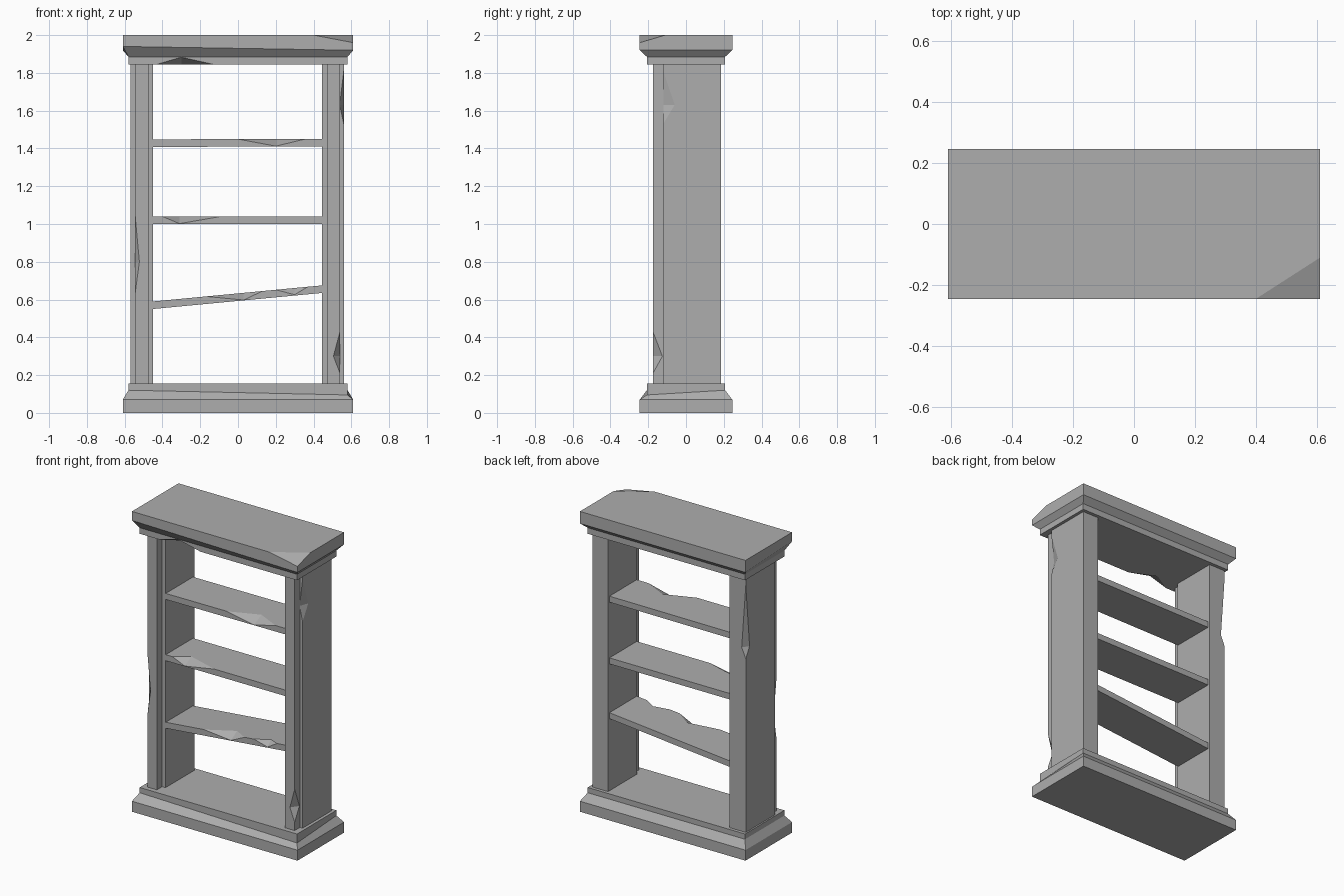
import bpy, bmesh
from mathutils import Vector

cube = bpy.data.objects.get("Cube")
if cube:
    bpy.data.objects.remove(cube, do_unlink=True)

stone = bpy.data.materials.new("grey stone")
stone.use_nodes = True
GREY = (0.42, 0.42, 0.42, 1)
stone.diffuse_color = GREY
stone.node_tree.nodes["Principled BSDF"].inputs["Base Color"].default_value = GREY


def finish(name, bm):
    bmesh.ops.recalc_face_normals(bm, faces=bm.faces)
    mesh = bpy.data.meshes.new(name)
    bm.to_mesh(mesh)
    bm.free()
    mesh.materials.append(stone)
    obj = bpy.data.objects.new(name, mesh)
    bpy.context.collection.objects.link(obj)
    return obj


def box(name, x, y, z, tilt=0):
    """Box between ranges; tilt lifts the +x end."""
    bm = bmesh.new()
    bmesh.ops.create_cube(bm, size=1)
    for v in bm.verts:
        right = v.co.x > 0
        v.co = (x[right], y[v.co.y > 0], z[v.co.z > 0] + tilt * right)
    return finish(name, bm)


def moulding(name, rings, bent_ring, bent_corner, bend):
    """Stack rectangular rings (half width, half depth, height), one corner bent."""
    bm = bmesh.new()
    loops = []
    for i, (w, d, z) in enumerate(rings):
        corners = [(-w, -d), (w, -d), (w, d), (-w, d)]
        loops.append([bm.verts.new((x, y, z + bend * (i == bent_ring and k == bent_corner)))
                      for k, (x, y) in enumerate(corners)])
    for low, high in zip(loops, loops[1:]):
        for k in range(4):
            n = (k + 1) % 4
            bm.faces.new((low[k], low[n], high[n], high[k]))
    bm.faces.new(loops[0][::-1])
    bm.faces.new(loops[-1])
    return finish(name, bm)


def chip(obj, start, end, apex_a, apex_b, outward):
    """Break a piece off the edge start-end, down to one apex on each face."""
    pts = [Vector(p) for p in (start, end, apex_a, apex_b)]
    pts.append((pts[0] + pts[1]) / 2 + Vector(outward) * 0.1)
    bm = bmesh.new()
    for p in pts:
        bm.verts.new(p)
    bmesh.ops.convex_hull(bm, input=bm.verts[:])
    cutter = finish("chip_cutter", bm)
    cutter.hide_render = True
    mod = obj.modifiers.new("chip", "BOOLEAN")
    mod.operation, mod.solver, mod.object = "DIFFERENCE", "EXACT", cutter
    bpy.context.view_layer.update()
    graph = bpy.context.evaluated_depsgraph_get()
    broken = bpy.data.meshes.new_from_object(obj.evaluated_get(graph))
    obj.modifiers.clear()
    obj.data = broken
    bpy.data.objects.remove(cutter, do_unlink=True)


# Base and crown mouldings
base = moulding("base", [(0.61, 0.245, 0), (0.61, 0.245, 0.07),
                         (0.58, 0.207, 0.12), (0.58, 0.207, 0.155)], 2, 1, -0.025)
crown = moulding("crown", [(0.58, 0.207, 1.845), (0.58, 0.207, 1.885),
                           (0.61, 0.245, 1.92), (0.61, 0.245, 2)], 2, 0, 0.02)
chip(crown, (0.4, -0.245, 2), (0.61, -0.11, 2), (0.61, -0.245, 1.96),
     (0.61, -0.245, 1.96), (2, -2, 2))
chip(crown, (-0.43, -0.207, 1.845), (-0.13, -0.207, 1.845),
     (-0.3, -0.207, 1.883), (-0.3, -0.13, 1.845), (0, -1, -1))

# Side panels with narrow pilasters in front
HEIGHT = (0.155, 1.845)
FRONT, BACK, FACE = -0.12, 0.185, -0.175
right_panel = box("right_panel", (-0.57, -0.45), (FRONT, BACK), HEIGHT)
left_panel = box("left_panel", (0.445, 0.56), (FRONT, BACK), HEIGHT)
right_pilaster = box("right_pilaster", (-0.545, -0.475), (FACE, FRONT), HEIGHT)
left_pilaster = box("left_pilaster", (0.47, 0.54), (FACE, FRONT), HEIGHT)


def post_chip(obj, x, y, low, mid, high, dx, dy):
    """Chip on an upright corner, dx and dy deep towards the inside."""
    out = (-1 if dx > 0 else 1, -1 if dy > 0 else 1, 0)
    chip(obj, (x, y, low), (x, y, high), (x + dx, y, mid), (x, y + dy, mid), out)


post_chip(left_panel, 0.56, FRONT, 1.53, 1.63, 1.81, -0.022, 0.06)
post_chip(right_panel, -0.57, BACK, 1.31, 1.38, 1.8, 0.03, -0.04)
post_chip(left_pilaster, 0.54, FACE, 0.21, 0.3, 0.43, -0.035, 0.05)
post_chip(right_pilaster, -0.545, FACE, 0.63, 0.8, 1.05, 0.023, 0.03)

# Shelves: bottom height, tilt, chips as (start, apex, end) along x
SHELVES = {
    "upper_shelf": (1.408, 0.003, [(0, 0.2, 0.36)]),
    "middle_shelf": (1.0, 0, [(-0.4, -0.31, -0.09)]),
    "sagging_shelf": (0.55, 0.085, [(-0.17, 0.03, 0.13), (0.2, 0.3, 0.37)]),
}
X0, X1, THICK, LIP = -0.45, 0.445, 0.04, -0.118
for name, (z, tilt, chips) in SHELVES.items():
    shelf = box(name, (X0, X1), (LIP, 0.17), (z, z + THICK), tilt)

    def top(x):
        return z + THICK + tilt * (x - X0) / (X1 - X0)

    for a, m, b in chips:
        depth = 0.22 * (b - a)
        chip(shelf, (a, LIP, top(a)), (b, LIP, top(b)),
             (m, LIP, top(m) - 0.95 * min(THICK, 0.22 * (b - a))),
             (m, LIP + depth, top(m)), (0, -1, 1))
